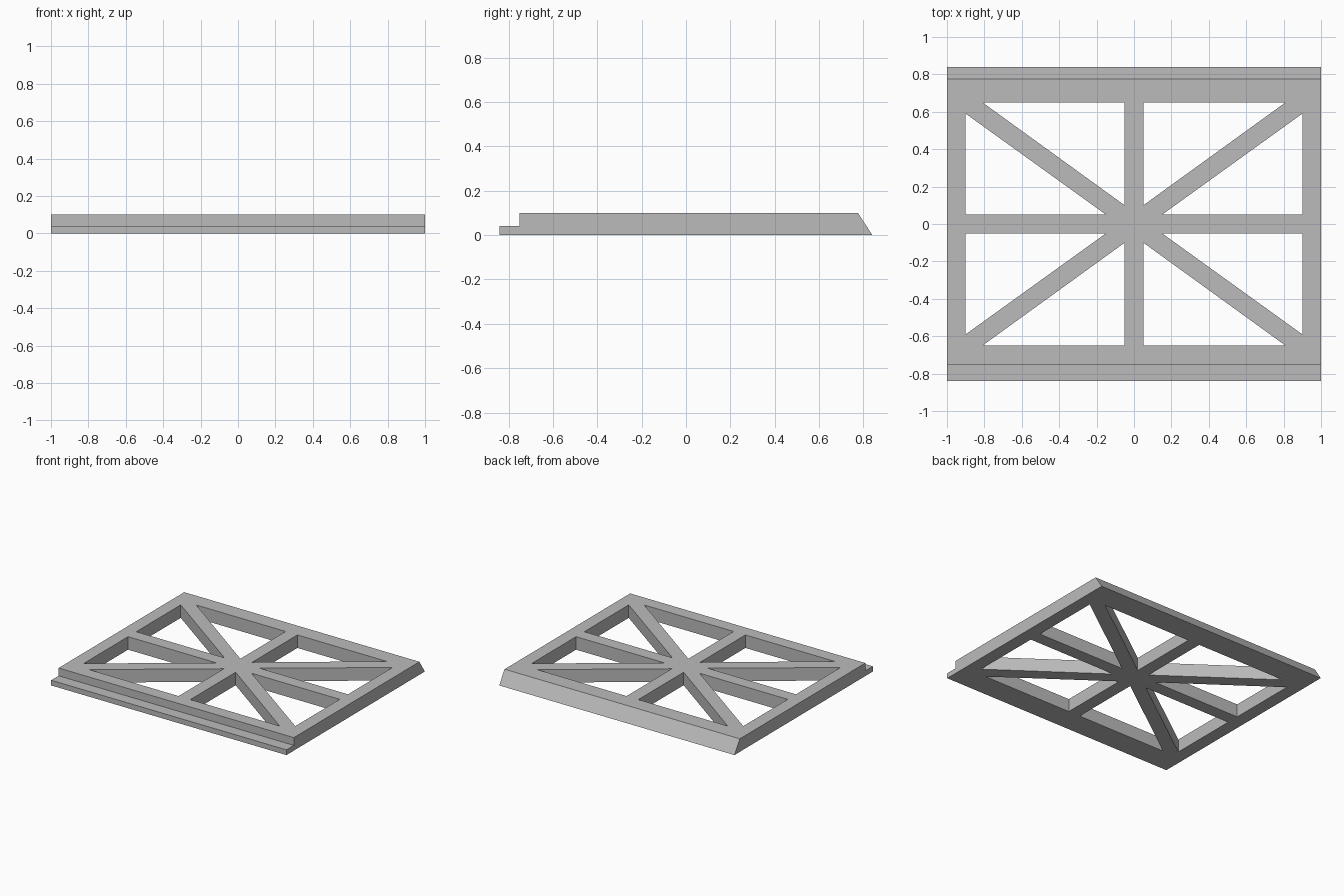
import bpy
import bmesh

default = bpy.data.objects.get("Cube")
if default:
    bpy.data.objects.remove(default, do_unlink=True)

# Plain grey material
GREY = (0.5, 0.5, 0.5, 1)
grey = bpy.data.materials.new("plain grey")
grey.diffuse_color = GREY
grey.use_nodes = True
grey.node_tree.nodes["Principled BSDF"].inputs["Base Color"].default_value = GREY


def add_prism(bm, points, offset):
    """Extrude a flat outline into a closed solid."""
    face = bm.faces.new([bm.verts.new(p) for p in points])
    result = bmesh.ops.extrude_face_region(bm, geom=[face])
    verts = [g for g in result["geom"] if isinstance(g, bmesh.types.BMVert)]
    bmesh.ops.translate(bm, verts=verts, vec=offset)


def make_object(name, bm):
    bmesh.ops.recalc_face_normals(bm, faces=bm.faces)
    mesh = bpy.data.meshes.new(name)
    bm.to_mesh(mesh)
    bm.free()
    mesh.materials.append(grey)
    obj = bpy.data.objects.new(name, mesh)
    bpy.context.collection.objects.link(obj)
    return obj


# Panel: side profile with a front step and a sloped back edge
profile = [(-0.84, 0), (0.84, 0), (0.775, 0.1), (-0.75, 0.1),
           (-0.75, 0.04), (-0.84, 0.04)]
bm = bmesh.new()
add_prism(bm, [(-1, y, z) for y, z in profile], (2, 0, 0))
panel = make_object("spoked_panel", bm)

# Triangular openings, mirrored into the four quarters
openings = [[(0.05, 0.1), (0.05, 0.65), (0.81, 0.65)],
            [(0.15, 0.05), (0.9, 0.05), (0.9, 0.59)]]
bm = bmesh.new()
for sx in (-1, 1):
    for sy in (-1, 1):
        for outline in openings:
            add_prism(bm, [(sx * x, sy * y, -0.1) for x, y in outline], (0, 0, 0.3))
cutter = make_object("opening_cutter", bm)
cutter.hide_render = True

# Cut the openings and bake the result
cut = panel.modifiers.new("openings", "BOOLEAN")
cut.operation = "DIFFERENCE"
cut.solver = "EXACT"
cut.object = cutter
bpy.context.view_layer.objects.active = panel
bpy.ops.object.modifier_apply(modifier=cut.name)
bpy.data.objects.remove(cutter, do_unlink=True)
